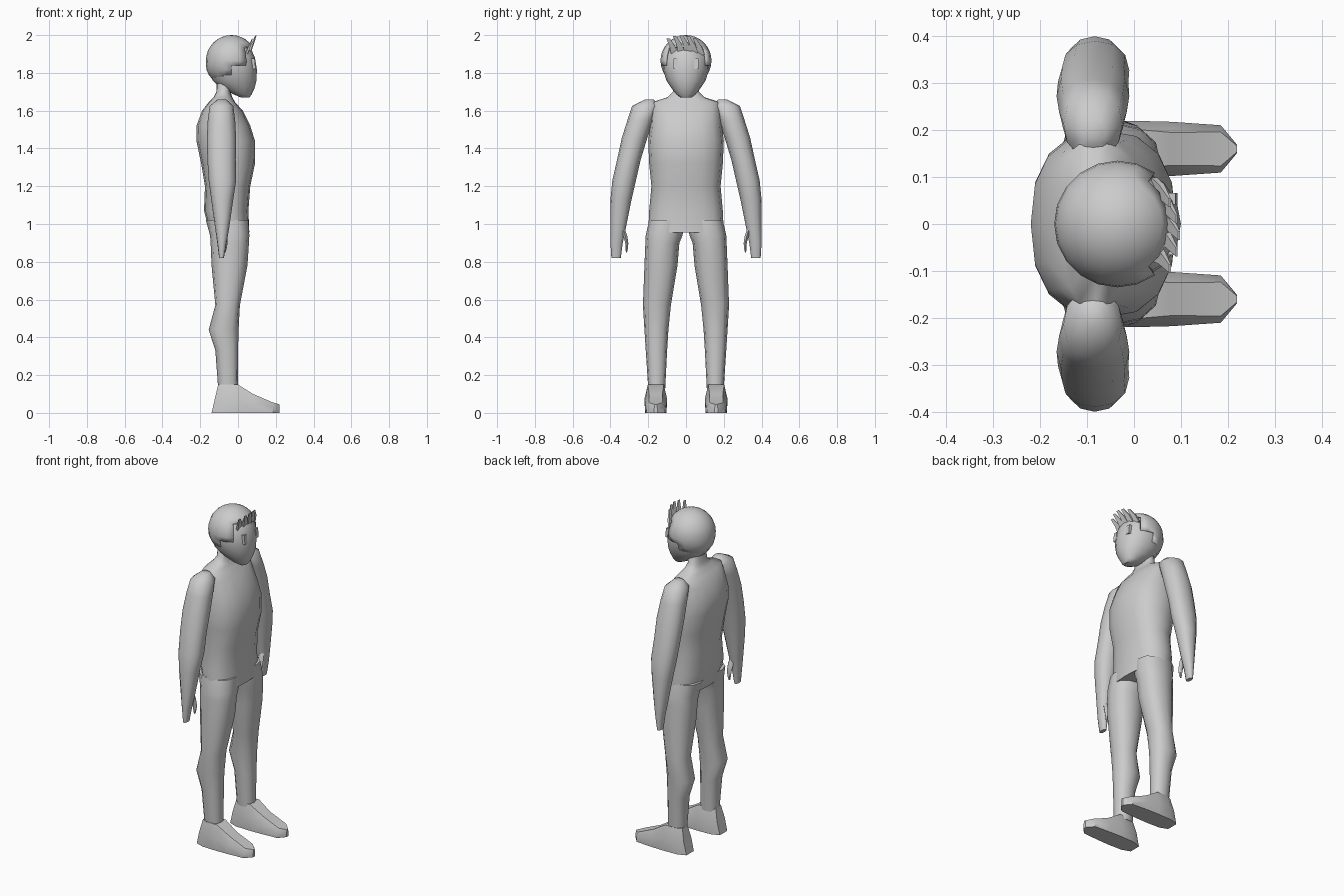
import bpy, bmesh, math

if "Cube" in bpy.data.objects:
    bpy.data.objects.remove(bpy.data.objects["Cube"])


def finish(bm, name, mirror=False, angle=50):
    bmesh.ops.recalc_face_normals(bm, faces=bm.faces)
    me = bpy.data.meshes.new(name)
    bm.to_mesh(me)
    bm.free()
    ob = bpy.data.objects.new(name, me)
    bpy.context.collection.objects.link(ob)
    if mirror:
        ob.modifiers.new("mirror", 'MIRROR').use_axis = (False, True, False)
    bpy.ops.object.select_all(action='DESELECT')
    bpy.context.view_layer.objects.active = ob
    ob.select_set(True)
    bpy.ops.object.shade_smooth_by_angle(angle=math.radians(angle))
    return ob


def bridge(bm, rings):
    """Skin a list of point rings and cap both ends."""
    vs = [[bm.verts.new(p) for p in r] for r in rings]
    n = len(vs[0])
    for a, b in zip(vs, vs[1:]):
        for i in range(n):
            j = (i + 1) % n
            bm.faces.new((a[i], a[j], b[j], b[i]))
    bm.faces.new(vs[0])
    bm.faces.new(vs[-1])


def loft(name, levels, n=12, p=2.0, mirror=False):
    """Levels are (z, x_min, x_max, y_min, y_max) rounded sections."""
    def sp(v):
        return math.copysign(abs(v) ** (2 / p), v)
    rings = []
    for z, x0, x1, y0, y1 in levels:
        rings.append([((x0 + x1) / 2 + (x1 - x0) / 2 * sp(math.cos(t)),
                       (y0 + y1) / 2 + (y1 - y0) / 2 * sp(math.sin(t)), z)
                      for t in (2 * math.pi * i / n for i in range(n))])
    bm = bmesh.new()
    bridge(bm, rings)
    return finish(bm, name, mirror)


def sym(rows):
    return [(z, a, b, -h, h) for z, a, b, h in rows]


# torso and neck
loft("torso", sym([
    (.955, -.15, .06, .20), (1.07, -.18, .055, .195), (1.2, -.175, .065, .183),
    (1.32, -.195, .09, .195), (1.44, -.22, .09, .20), (1.52, -.22, .065, .19),
    (1.60, -.19, .025, .185), (1.645, -.155, -.015, .18), (1.67, -.13, -.03, .10),
    (1.70, -.115, -.04, .07), (1.78, -.11, -.03, .06)]), n=16, p=2.4)

# legs
loft("leg", [
    (1.02, -.17, .055, .01, .195), (.94, -.148, .06, .018, .213),
    (.90, -.145, .058, .035, .215), (.78, -.14, .05, .045, .22),
    (.57, -.12, .01, .08, .228), (.44, -.155, .003, .093, .22),
    (.33, -.12, 0, .10, .213), (.13, -.105, 0, .11, .20)], p=2.3, mirror=True)

# feet: sections along x as (x_bottom, x_top, half width bottom, half width top, height)
bm = bmesh.new()
cy = .16
bridge(bm, [[(xb, cy - hb, 0), ((xb + xt) / 2, cy - hb * 1.05, h * .5), (xt, cy - ht, h),
             (xt, cy + ht, h), ((xb + xt) / 2, cy + hb * 1.05, h * .5), (xb, cy + hb, 0)]
            for xb, xt, hb, ht, h in [
                (-.14, -.105, .035, .025, .15), (-.09, -.075, .054, .042, .15),
                (0, 0, .057, .042, .15), (.08, .08, .055, .035, .10),
                (.185, .185, .048, .036, .055), (.22, .22, .008, .006, .045)]])
finish(bm, "foot", True, 40)

# arms with flat mitten hands
loft("arm", [
    (1.658, -.11, -.06, .17, .22), (1.625, -.15, -.025, .14, .285),
    (1.55, -.16, -.015, .172, .31), (1.455, -.165, -.01, .205, .34),
    (1.34, -.162, -.012, .24, .365), (1.23, -.155, -.01, .265, .39),
    (1.13, -.142, -.025, .288, .40), (.97, -.12, -.048, .32, .40),
    (.90, -.11, -.06, .335, .40), (.82, -.10, -.075, .345, .395)], p=2.2, mirror=True)
loft("thumb", [
    (.98, -.09, -.06, .325, .345), (.94, -.09, -.055, .31, .335),
    (.90, -.085, -.055, .304, .323), (.87, -.08, -.06, .306, .322),
    (.85, -.075, -.065, .312, .318)], n=6, mirror=True)

# face and jaw
loft("head", sym([
    (1.97, -.09, .03, .06), (1.93, -.14, .068, .10), (1.88, -.155, .09, .122),
    (1.82, -.155, .10, .122), (1.76, -.135, .098, .104), (1.72, -.09, .088, .078),
    (1.685, -.02, .072, .05), (1.67, .015, .06, .03)]), n=16, p=2.1)

# hair cap: sphere with the face opening and stepped hairline removed
bm = bmesh.new()
bmesh.ops.create_uvsphere(bm, u_segments=20, v_segments=16, radius=.135)
for v in bm.verts:
    if v.co.z < 0 and v.co.x < 0:
        v.co.x *= 1 - .9 * v.co.z
    v.co.x = max(v.co.x, -.135)
    v.co.x -= .035
    v.co.z += 1.865
cut = []
for f in bm.faces:
    c = f.calc_center_median()
    if ((c.x > .045 and c.z < 1.945) or (c.x > -.03 and c.z < 1.835)
            or (c.x > -.085 and c.z < 1.785) or c.z < 1.735):
        cut.append(f)
bmesh.ops.delete(bm, geom=cut, context='FACES')
hair = finish(bm, "hair_cap")
sol = hair.modifiers.new("thickness", 'SOLIDIFY')
sol.thickness = .012
sol.offset = -1

# hair spikes along the fringe
bm = bmesh.new()
for y in (-.07, -.035, 0, .035, .07):
    x = .078 - 4 * y * y
    drop = 3 * y * y
    bridge(bm, [[(x - t + dx, y + dy - w, z), (x + t + dx, y + dy - w, z),
                 (x + t + dx, y + dy + w, z), (x - t + dx, y + dy + w, z)]
                for dx, dy, w, t, z in [(-.015, .01, .019, .006, 1.91 - drop),
                                        (0, 0, .015, .006, 1.95 - drop),
                                        (.018, -.025, .009, .002, 1.998 - drop)]])
finish(bm, "hair_spikes", angle=30)

# eyes
bm = bmesh.new()
bridge(bm, [[(x, .042, z), (x, .066, z), (.06, .066, z), (.06, .042, z)]
            for x, z in ((.093, 1.82), (.088, 1.875))])
finish(bm, "eye", True, 30)
